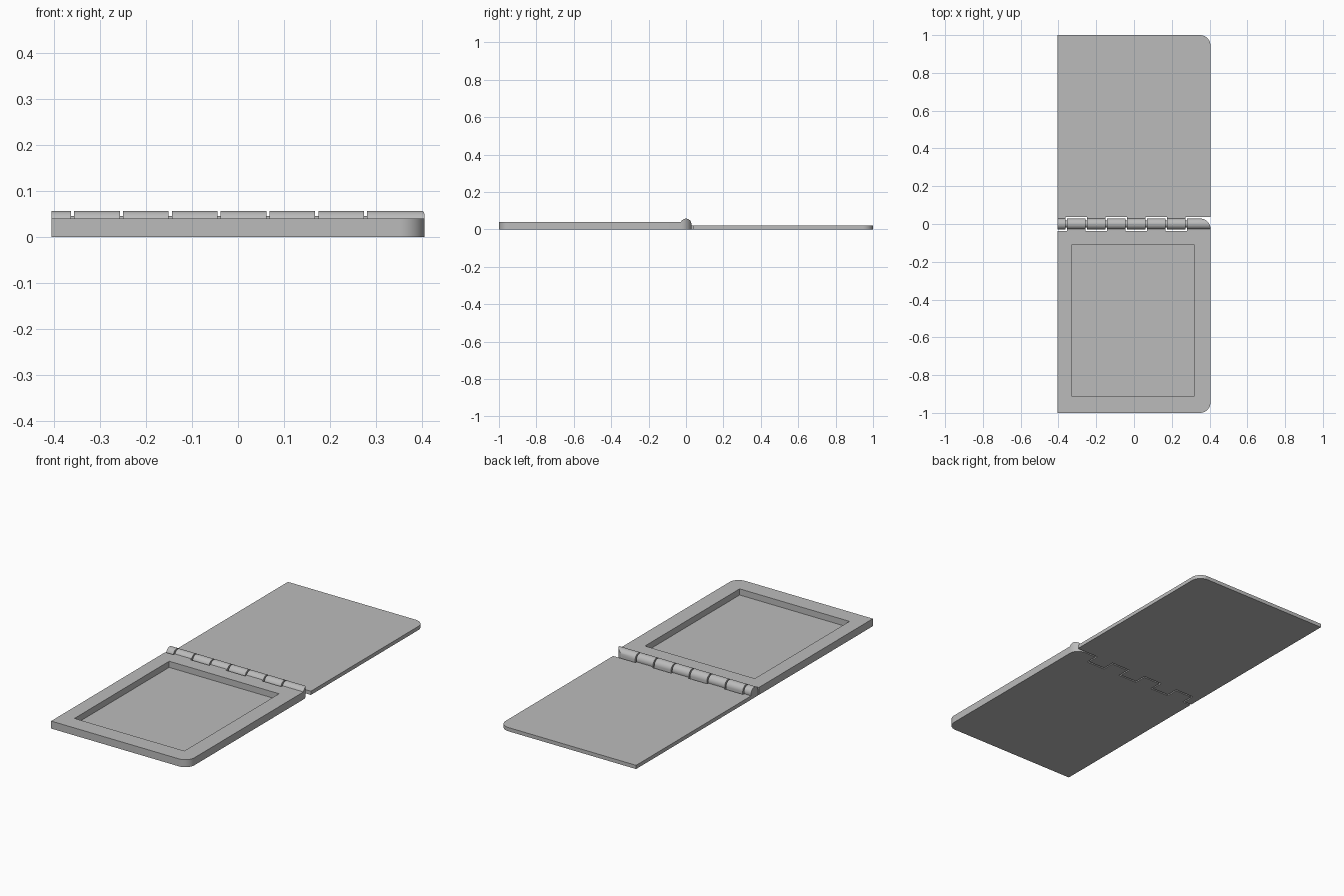
import bpy, bmesh
from math import sin, cos, radians
from mathutils import Vector

if "Cube" in bpy.data.objects:
    bpy.data.objects.remove(bpy.data.objects["Cube"])

grey = bpy.data.materials.new("plain grey")
grey.use_nodes = True
colour = (0.5, 0.5, 0.5, 1)
grey.diffuse_color = colour
grey.node_tree.nodes["Principled BSDF"].inputs["Base Color"].default_value = colour

HALF = 0.405          # half width of both leaves
CORNER = 0.055        # rounded corner radius
BASE_H, LID_H = 0.04, 0.02
EDGE = 0.037          # where each leaf stops beside the hinge
PIN_Z, BARREL = 0.028, 0.029
GAP = 0.007


def arc(cx, cy, r, start, end, steps=12):
    angles = [radians(start + (end - start) * i / steps) for i in range(steps + 1)]
    return [(cx + r * cos(a), cy + r * sin(a)) for a in angles]


def prism(name, points, offset):
    """Extrude a closed outline of 3D points into a solid."""
    bm = bmesh.new()
    face = bm.faces.new([bm.verts.new(p) for p in points])
    new = bmesh.ops.extrude_face_region(bm, geom=[face])["geom"]
    verts = [g for g in new if isinstance(g, bmesh.types.BMVert)]
    bmesh.ops.translate(bm, verts=verts, vec=Vector(offset))
    bmesh.ops.recalc_face_normals(bm, faces=bm.faces)
    mesh = bpy.data.meshes.new(name)
    bm.to_mesh(mesh)
    bm.free()
    obj = bpy.data.objects.new(name, mesh)
    bpy.context.collection.objects.link(obj)
    mesh.materials.append(grey)
    return obj


def plate(name, outline, z, height):
    return prism(name, [(x, y, z) for x, y in outline], (0, 0, height))


def bar(name, profile, x0, x1):
    return prism(name, [(x0, y, z) for y, z in profile], (x1 - x0, 0, 0))


def select(obj):
    bpy.ops.object.select_all(action="DESELECT")
    obj.select_set(True)
    bpy.context.view_layer.objects.active = obj


def boolean(obj, cutter, operation):
    mod = obj.modifiers.new("cut", "BOOLEAN")
    mod.object, mod.operation, mod.solver = cutter, operation, "EXACT"
    select(obj)
    bpy.ops.object.modifier_apply(modifier=mod.name)
    bpy.data.objects.remove(cutter)


# Thick front leaf with a rectangular pocket
base = plate("base_tray", [(-HALF, -EDGE), (-HALF, -1)]
             + arc(HALF - CORNER, -1 + CORNER, CORNER, -90, 0) + [(HALF, -EDGE)], 0, BASE_H)
pocket = plate("pocket_cutter", [(-0.33, -0.91), (0.32, -0.91), (0.32, -0.11), (-0.33, -0.11)],
               0.007, 0.1)
boolean(base, pocket, "DIFFERENCE")

# Thin back leaf
lid = plate("lid", [(-HALF, EDGE), (HALF, EDGE)]
            + arc(HALF - CORNER, 1 - CORNER, CORNER, 0, 90) + [(-HALF, 1)], 0, LID_H)
parts = [base, lid]

# Interlocking hinge knuckles, alternately joined to the lid and the base
base_profile = [(-EDGE, 0), (-EDGE, BASE_H)] + arc(0, PIN_Z, BARREL, 155, 0, 20) + [(BARREL, 0)]
lid_profile = [(EDGE, 0), (EDGE, LID_H)] + arc(0, PIN_Z, BARREL, -16, 180, 24) + [(-BARREL, 0)]
gaps = [-0.359 + 0.106 * i for i in range(7)]
starts = [-HALF] + [g + GAP / 2 for g in gaps]
ends = [g - GAP / 2 for g in gaps] + [HALF]
for i, (x0, x1) in enumerate(zip(starts, ends)):
    side = "base" if i % 2 else "lid"
    knuckle = bar(f"{side}_knuckle_{i // 2 + 1}", base_profile if i % 2 else lid_profile, x0, x1)
    parts.append(knuckle)

# The last knuckle follows the rounded corner of the base
clip = plate("corner_clip", [(0, -0.2), (HALF, -0.2)]
             + arc(HALF - CORNER, BARREL - CORNER, CORNER, 0, 90) + [(0, BARREL)], -0.1, 0.3)
boolean(parts[-1], clip, "INTERSECT")

# Slim pin seen in the gaps between knuckles
parts.append(bar("hinge_pin", arc(0, PIN_Z, 0.018, 0, 345, 23), starts[0] + 0.01, starts[-1] + 0.02))

for part in parts:
    select(part)
    bpy.ops.object.shade_smooth_by_angle(angle=radians(30))
